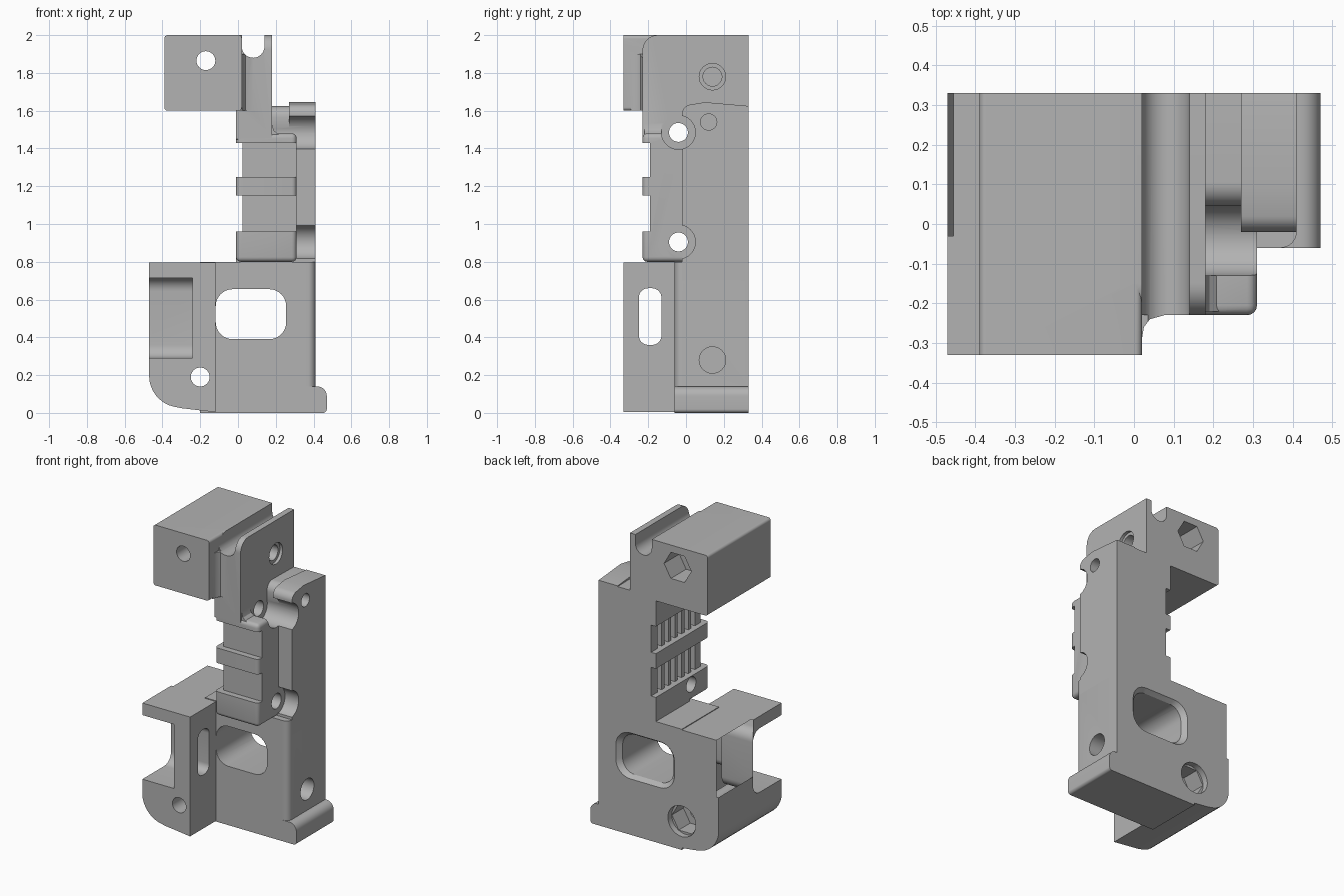
import bpy, bmesh, math
from mathutils import Vector

if "Cube" in bpy.data.objects:
    bpy.data.objects.remove(bpy.data.objects["Cube"])

mat = bpy.data.materials.new("plain_grey")
mat.use_nodes = True
grey = (0.45, 0.45, 0.45, 1)
mat.diffuse_color = grey
mat.node_tree.nodes["Principled BSDF"].inputs["Base Color"].default_value = grey


def rounded(corners, steps=8):
    """Outline from (a, b[, radius]) corners."""
    out, n = [], len(corners)
    for i, c in enumerate(corners):
        p = Vector(c[:2])
        r = c[2] if len(c) > 2 else 0
        if not r:
            out.append(p)
            continue
        u = (Vector(corners[i - 1][:2]) - p).normalized() * r
        v = (Vector(corners[(i + 1) % n][:2]) - p).normalized() * r
        for k in range(steps + 1):
            t = k / steps * math.pi / 2
            out.append(p + u + v - v * math.cos(t) - u * math.sin(t))
    return out


def rect(a0, a1, b0, b1, r=0):
    return [(a0, b0, r), (a1, b0, r), (a1, b1, r), (a0, b1, r)]


def circle(a, b, r, n=32):
    return [(a + r * math.cos(math.tau * i / n), b + r * math.sin(math.tau * i / n)) for i in range(n)]


def prism(name, axis, corners, lo, hi, flare=1.0, bevel=0):
    """Extrude an outline along an axis; flare scales the far end."""
    pts = rounded(corners)
    mid = sum(pts, Vector((0, 0))) / len(pts)
    place = {"x": lambda p, d: (d, p.x, p.y),
             "y": lambda p, d: (p.x, d, p.y),
             "z": lambda p, d: (p.x, p.y, d)}[axis]
    bm = bmesh.new()
    near = [bm.verts.new(place(p, lo)) for p in pts]
    far = [bm.verts.new(place(mid + (p - mid) * flare, hi)) for p in pts]
    bm.faces.new(near)
    bm.faces.new(far)
    for i in range(len(pts)):
        j = (i + 1) % len(pts)
        bm.faces.new((near[i], near[j], far[j], far[i]))
    bmesh.ops.recalc_face_normals(bm, faces=bm.faces)
    if bevel:
        bmesh.ops.bevel(bm, geom=bm.edges[:], offset=bevel, segments=4, profile=0.5, affect="EDGES")
    mesh = bpy.data.meshes.new(name)
    bm.to_mesh(mesh)
    bm.free()
    mesh.materials.append(mat)
    obj = bpy.data.objects.new(name, mesh)
    bpy.context.collection.objects.link(obj)
    return obj


def combine(body, tool, operation):
    mod = body.modifiers.new(tool.name, "BOOLEAN")
    mod.operation, mod.solver, mod.object = operation, "EXACT", tool
    bpy.context.view_layer.objects.active = body
    bpy.ops.object.modifier_apply(modifier=mod.name)
    bpy.data.objects.remove(tool)


# Solid parts
BACK = 0.33
housing = prism("housing", "z", [(-0.2, -0.06), (0.41, -0.06, 0.04), (0.41, BACK), (-0.2, BACK)], 0, 0.8)
solids = [
    prism("side_block", "y", [(-0.47, 0.795), (-0.47, 0.06, 0.13), (-0.3, 0.025), (-0.12, 0.004), (-0.12, 0.795)],
          -BACK, BACK),
    prism("foot", "y", [(0.3, 0), (0.47, 0, 0.02), (0.47, 0.14, 0.05), (0.3, 0.14)], -0.06, BACK),
    prism("grip", "z", rect(-0.01, 0.31, -0.23, 0.2), 0.8, 1.48, bevel=0.025),
    prism("spine", "z", rect(-0.01, 0.41, -0.02, BACK), 0.7, 1.48),
    prism("column_top", "x", [(-0.02, 1.4), (-0.02, 1.625, 0.04), (0.1, 1.645), (BACK, 1.625), (BACK, 1.4)],
          0.27, 0.41),
    prism("step", "x", [(0.045, 1.4), (0.045, 1.625, 0.06), (BACK, 1.62), (BACK, 1.4)], 0.1, 0.3),
    prism("upper_wall", "x", [(-0.23, 1.45), (-0.23, 2, 0.08), (BACK, 2), (BACK, 1.4), (0, 1.4)], -0.01, 0.18),
    prism("upper_block", "y", rect(-0.39, 0.02, 1.6, 2, 0.018), -BACK, BACK),
    prism("inner_fillet", "z", [(0, -0.29), (0.02, -0.29), (0.025, -0.26), (0.04, -0.24), (0.08, -0.229),
                                (0.08, -0.2), (0, -0.2)], 1.6, 1.9),
    prism("wall_flare", "y", [(0.17, 1.47), (0.22, 1.47), (0.19, 1.495), (0.18, 1.53), (0.17, 1.53)], -0.22, -0.13),
]
for part in solids:
    combine(housing, part, "UNION")

# Cable groove, window, side recess and slot
cutters = [
    prism("groove", "y", [(0.02, 2.1), (0.02, 1.88, 0.06), (0.14, 1.88, 0.06), (0.14, 2.1)], -0.5, 0.5),
    prism("window", "y", rect(-0.118, 0.255, 0.39, 0.655, 0.09), -0.2, 0.5),
    prism("window_rim", "y", rect(-0.118, 0.255, 0.39, 0.655, 0.09), 0.3, 0.34, flare=1.2),
    prism("side_recess", "x", [(-0.5, 0.29), (-0.03, 0.29, 0.07), (-0.03, 0.715, 0.07), (-0.5, 0.715)], -0.6, -0.24),
    prism("side_inset", "x", rect(-0.03, 0.5, 0.42, 0.9), -0.6, -0.455),
    prism("slot", "x", rect(-0.25, -0.13, 0.36, 0.66, 0.05), -0.3, -0.05),
]

# Screw holes along y with nut pockets at the back
for x, z in ((-0.17, 1.865), (-0.2, 0.19)):
    cutters.append(prism("screw_hole", "y", circle(x, z, 0.05), -0.5, 0.5))
    cutters.append(prism("nut_pocket", "y", circle(x, z, 0.1, 6), 0.17, 0.5))
cutters.append(prism("nut_seat", "y", circle(-0.2, 0.19, 0.102), 0.29, 0.5))

# Screw holes along x: through holes, then blind holes
for z, start in ((1.485, 0.18), (0.905, 0.31)):
    cutters.append(prism("through_hole", "x", circle(-0.04, z, 0.05), -0.3, 0.6))
    cutters.append(prism("counterbore", "x", circle(-0.04, z, 0.09), start, 0.6))
for y, z, r, lo, hi in ((0.14, 1.78, 0.07, 0.16, 0.3), (0.14, 1.78, 0.05, -0.05, 0.3),
                        (0.12, 1.54, 0.043, 0.2, 0.6), (0.14, 0.28, 0.07, 0.2, 0.6),
                        (0.24, 0.7, 0.03, -0.6, -0.25), (0.24, 0.5, 0.03, -0.6, -0.25)):
    cutters.append(prism("blind_hole", "x", circle(y, z, r), lo, hi))

# Grip recesses with vertical grooves on the inner side
for z0, z1 in ((0.96, 1.15), (1.25, 1.43)):
    cutters.append(prism("grip_front_recess", "z", rect(-0.1, 0.5, -0.4, -0.19), z0, z1))
    cutters.append(prism("grip_side_recess", "z", rect(-0.1, 0.025, -0.4, 0.5), z0, z1))
    for i in range(6):
        y = -0.13 + 0.07 * i
        cutters.append(prism("rib_groove", "z", rect(-0.05, 0.06, y, y + 0.042), z0, z1))

for cutter in cutters:
    combine(housing, cutter, "DIFFERENCE")

# Shading
bpy.ops.object.select_all(action="DESELECT")
housing.select_set(True)
bpy.context.view_layer.objects.active = housing
bpy.ops.object.shade_smooth_by_angle(angle=math.radians(30))
